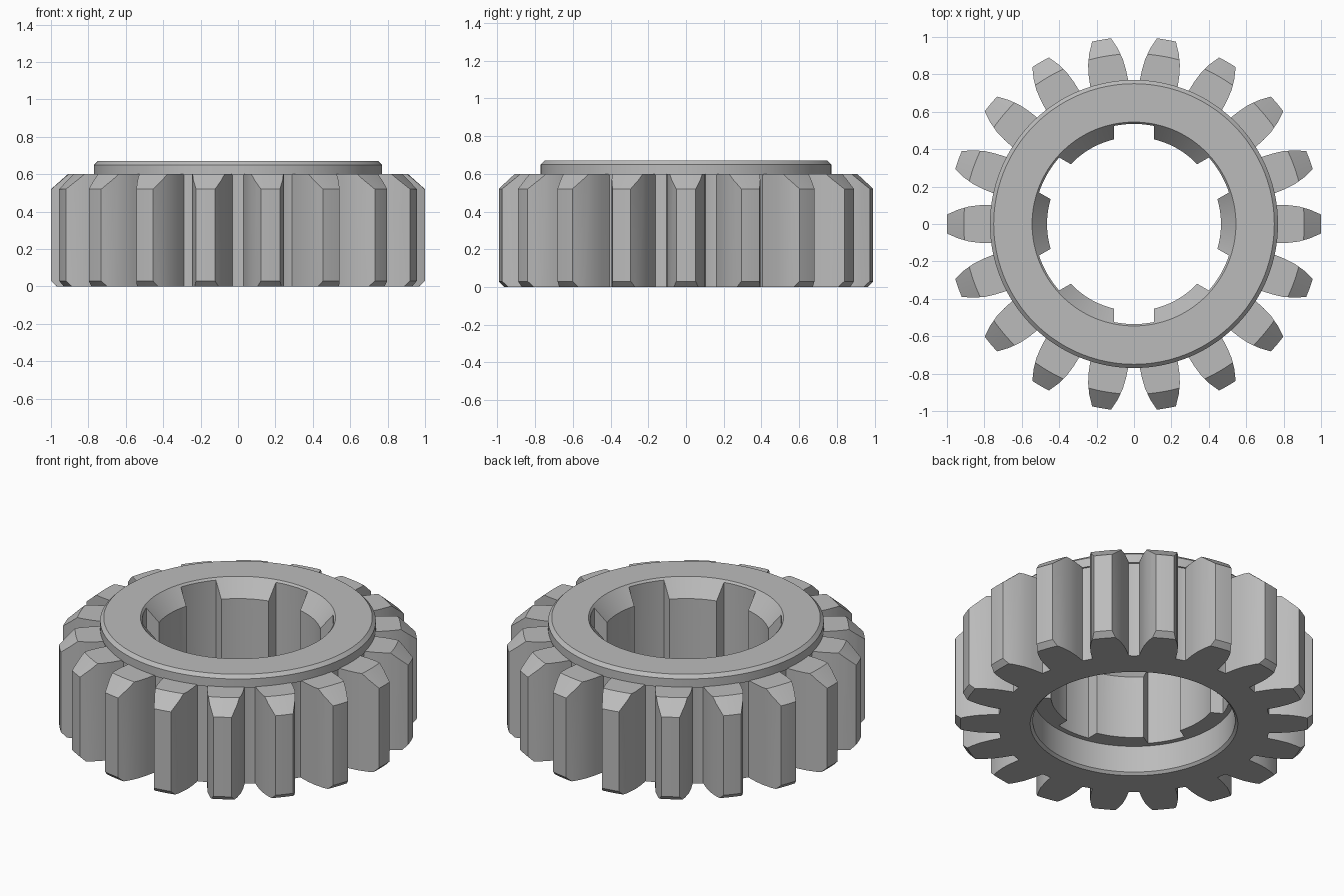
import bpy, bmesh
from math import sin, cos, asin, pi, radians

cube = bpy.data.objects.get("Cube")
if cube:
    bpy.data.objects.remove(cube, do_unlink=True)

steel = bpy.data.materials.new("grey steel")
steel.use_nodes = True
colour = (0.5, 0.5, 0.5, 1)
steel.diffuse_color = colour
steel.node_tree.nodes["Principled BSDF"].inputs["Base Color"].default_value = colour

TEETH, SPLINES, SEGMENTS = 18, 6, 180


def make(name, bm):
    bmesh.ops.recalc_face_normals(bm, faces=bm.faces)
    mesh = bpy.data.meshes.new(name)
    bm.to_mesh(mesh)
    bm.free()
    mesh.materials.append(steel)
    ob = bpy.data.objects.new(name, mesh)
    bpy.context.collection.objects.link(ob)
    return ob


def prism(name, outline, z0, z1):
    bm = bmesh.new()
    face = bm.faces.new([bm.verts.new((x, y, z0)) for x, y in outline])
    grown = bmesh.ops.extrude_face_region(bm, geom=[face], use_keep_orig=True)
    top = [v for v in grown["geom"] if isinstance(v, bmesh.types.BMVert)]
    bmesh.ops.translate(bm, verts=top, vec=(0, 0, z1 - z0))
    return make(name, bm)


def lathe(name, profile):
    """Closed solid of revolution from (radius, height) points."""
    bm = bmesh.new()
    rings = [[bm.verts.new((r * cos(2 * pi * i / SEGMENTS), r * sin(2 * pi * i / SEGMENTS), z))
              for i in range(SEGMENTS)] for r, z in profile]
    for low, high in zip(rings, rings[1:]):
        for i in range(SEGMENTS):
            j = (i + 1) % SEGMENTS
            bm.faces.new((low[i], low[j], high[j], high[i]))
    bm.faces.new(rings[0])
    bm.faces.new(rings[-1])
    return make(name, bm)


def combine(target, tool, operation):
    mod = target.modifiers.new(operation, 'BOOLEAN')
    mod.operation, mod.solver, mod.object = operation, 'EXACT', tool
    bpy.context.view_layer.update()
    graph = bpy.context.evaluated_depsgraph_get()
    mesh = bpy.data.meshes.new_from_object(target.evaluated_get(graph))
    target.modifiers.clear()
    target.data = mesh
    bpy.data.objects.remove(tool, do_unlink=True)


def turned(points, angle):
    c, s = cos(angle), sin(angle)
    return [(x * c - y * s, x * s + y * c) for x, y in points]


# Toothed blank: curved flanks, repeated around the axis
ROOT = 0.76
flank = [(0.755, 0.103), (0.82, 0.101), (0.88, 0.094), (0.94, 0.077), (1.02, 0.042)]
tooth = [(x, -y) for x, y in flank] + flank[::-1]
valley = [(ROOT * cos(radians(a)), ROOT * sin(radians(a))) for a in (8.8, 10, 11.2)]
outline = []
for k in range(TEETH):
    outline += turned(tooth + valley, 2 * pi * k / TEETH)
gear = prism("splined_gear", outline, -0.05, 0.7)

# Turned envelope gives the chamfered tooth ends
combine(gear, lathe("envelope", [(0.97, 0), (1, 0.03), (1, 0.52), (0.91, 0.6)]), 'INTERSECT')

# Raised collar
combine(gear, lathe("collar", [(0.77, 0.595), (0.77, 0.65), (0.75, 0.67)]), 'UNION')

# Splined bore: six parallel-sided grooves between the lands
LAND, GROOVE, HALF = 0.465, 0.535, 0.108
bore = []
for k in range(SPLINES):
    arc = []
    for r, centre, spread in ((GROOVE, 0, asin(HALF / GROOVE)),
                              (LAND, pi / SPLINES, pi / SPLINES - asin(HALF / LAND))):
        arc += [(r * cos(centre + spread * t / 5), r * sin(centre + spread * t / 5))
                for t in range(-5, 6)]
    bore += turned(arc, 2 * pi * (k + 0.5) / SPLINES)
combine(gear, prism("bore", bore, -0.1, 0.8), 'DIFFERENCE')

# Entry chamfer above and counterbore below
combine(gear, lathe("entry", [(0.457, 0.56), (0.545, 0.67), (0.553, 0.68)]), 'DIFFERENCE')
combine(gear, lathe("counterbore", [(0.59, -0.01), (0.565, 0.015), (0.565, 0.18)]), 'DIFFERENCE')

bpy.ops.object.select_all(action='DESELECT')
gear.select_set(True)
bpy.context.view_layer.objects.active = gear
bpy.ops.object.shade_smooth_by_angle(angle=radians(25))
